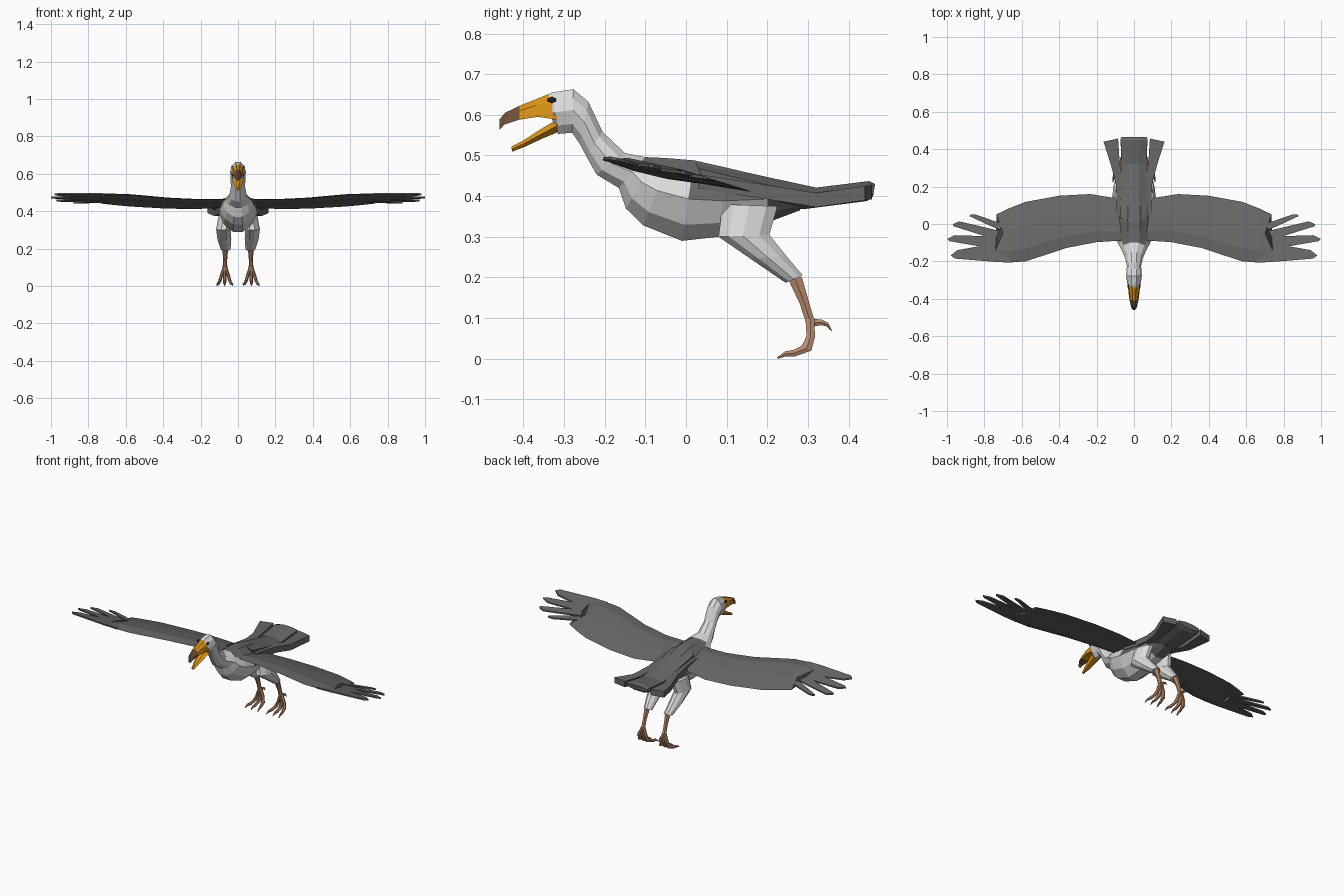
import bpy, bmesh
from mathutils import Vector


def material(name, rgb):
    m = bpy.data.materials.new(name)
    m.diffuse_color = (*rgb, 1)
    return m


WHITE = material("pale plumage", (0.72, 0.72, 0.72))
DARK = material("dark plumage", (0.135, 0.135, 0.135))
ORANGE = material("beak orange", (0.70, 0.29, 0.008))
BROWN = material("beak tip brown", (0.17, 0.085, 0.04))
SKIN = material("leg skin", (0.50, 0.26, 0.15))
BLACK = material("eye black", (0.015, 0.015, 0.015))

# cross-sections as (side, depth) where depth runs 0 (edge a) to 1 (edge b)
BODY = [(.32, 0), (.8, .2), (1, .48), (.72, .8), (.25, 1),
        (-.25, 1), (-.72, .8), (-1, .48), (-.8, .2), (-.32, 0)]
HEX = [(.4, 0), (1, .5), (.5, 1), (-.5, 1), (-1, .5), (-.4, 0)]
BEAK = [(.3, 0), (.85, .35), (1, 1), (-1, 1), (-.85, .35), (-.3, 0)]


def finish(name, bm, mats, rule=None, mirror=False):
    bmesh.ops.recalc_face_normals(bm, faces=bm.faces)
    if rule:
        for f in bm.faces:
            f.material_index = rule(f.calc_center_median())
    me = bpy.data.meshes.new(name)
    bm.to_mesh(me)
    bm.free()
    for m in mats:
        me.materials.append(m)
    ob = bpy.data.objects.new(name, me)
    bpy.context.collection.objects.link(ob)
    if mirror:
        ob.modifiers.new("mirror", 'MIRROR')
    return ob


def skin_rings(name, rings, mats, rule=None, mirror=False):
    """Join rings of points with quads and cap both ends."""
    bm = bmesh.new()
    vs = [[bm.verts.new(p) for p in r] for r in rings]
    n = len(vs[0])
    for a, b in zip(vs, vs[1:]):
        for i in range(n):
            bm.faces.new((a[i], a[(i + 1) % n], b[(i + 1) % n], b[i]))
    bm.faces.new(vs[0])
    bm.faces.new(vs[-1])
    return finish(name, bm, mats, rule, mirror)


def loft(name, stations, section, mats, rule=None, mirror=False):
    """Each station: edge a (y, z), edge b (y, z), centre x, half width."""
    rings = [[(x + w * s, ay + (by - ay) * t, az + (bz - az) * t) for s, t in section]
             for ay, az, by, bz, x, w in stations]
    return skin_rings(name, rings, mats, rule, mirror)


# body, neck and head, dark over the back and rump
def back_rule(c):
    return int((c.y > .04 and c.z > .375) or (c.y > -.11 and c.z > .465) or c.y > .22)


loft("body", [
    (-.355, .642, -.318, .565, 0, .022),
    (-.33, .655, -.315, .553, 0, .035),
    (-.277, .663, -.28, .556, 0, .042),
    (-.24, .632, -.262, .53, 0, .040),
    (-.205, .558, -.245, .498, 0, .038),
    (-.15, .506, -.22, .453, 0, .047),
    (-.10, .496, -.165, .42, 0, .070),
    (-.075, .495, -.148, .37, 0, .083),
    (-.04, .493, -.105, .328, 0, .098),
    (.02, .488, -.01, .29, 0, .105),
    (.10, .470, .08, .30, 0, .100),
    (.20, .446, .20, .335, 0, .080),
    (.29, .427, .28, .365, 0, .060)], BODY, [WHITE, DARK], back_rule)

# open beak
loft("upper_beak", [
    (-.335, .652, -.315, .588, 0, .033),
    (-.37, .638, -.365, .595, 0, .030),
    (-.41, .622, -.41, .588, 0, .023),
    (-.445, .605, -.447, .576, 0, .015),
    (-.459, .588, -.459, .563, 0, .006)], BEAK, [ORANGE, BROWN], lambda c: int(c.y < -.411))
loft("lower_beak", [
    (-.315, .59, -.318, .556, 0, .032),
    (-.36, .563, -.35, .543, 0, .026),
    (-.40, .537, -.395, .522, 0, .017),
    (-.429, .522, -.428, .509, 0, .007)], HEX, [ORANGE])

# eyes
bm = bmesh.new()
bmesh.ops.create_icosphere(bm, subdivisions=1, radius=.01)
for v in bm.verts:
    v.co = Vector((v.co.x * .4 + .032, v.co.y * 1.2 - .33, v.co.z * .8 + .637))
finish("eyes", bm, [BLACK], mirror=True)

# legs
loft("thigh", [
    (.09, .38, .225, .375, .065, .038),
    (.08, .30, .205, .305, .077, .040),
    (.16, .245, .245, .255, .073, .037),
    (.245, .187, .287, .205, .066, .026)], BODY[::1], [WHITE], mirror=True)
loft("shin", [
    (.25, .198, .285, .20, .068, .015),
    (.28, .135, .303, .138, .069, .011),
    (.296, .085, .317, .09, .070, .013)], HEX, [SKIN], mirror=True)
for label, d in (("inner", -1), ("middle", .05), ("outer", 1)):
    loft(label + "_toe", [
        (.295, .10, .316, .10, .070 + .004 * d, .009),
        (.296, .055, .317, .053, .070 + .019 * d, .009),
        (.285, .032, .308, .020, .070 + .027 * d, .009),
        (.265, .022, .268, .006, .070 + .034 * d, .008),
        (.243, .018, .245, .006, .070 + .039 * d, .006),
        (.224, .003, .226, .000, .070 + .042 * d, .002)], HEX, [SKIN], mirror=True)
loft("rear_toe", [
    (.305, .10, .307, .078, .070, .009),
    (.335, .096, .333, .083, .070, .007),
    (.350, .088, .345, .080, .070, .005),
    (.359, .069, .357, .068, .070, .002)], HEX, [SKIN], mirror=True)


# wings: a cambered sheet that drops toward the rear
def wing_z(x, y):
    return .456 + .02 * x - .2 * (y + .1) + .05 * max(0, .25 - x)


def wing_ring(front, rear):
    f, r = Vector(front), Vector(rear)
    chord = (r - f).length
    ring = []
    for t, h in ((0, 0), (.22, .055), (.6, .05), (1, .004), (.6, -.01), (.22, -.035)):
        p = f.lerp(r, t)
        ring.append((p.x, p.y, wing_z(p.x, p.y) + h * chord))
    return ring


skin_rings("wing", [wing_ring(f, r) for f, r in (
    ((.03, -.09), (.05, .09)),
    ((.09, -.09), (.11, .14)),
    ((.20, -.097), (.235, .16)),
    ((.36, -.128), (.40, .151)),
    ((.58, -.20), (.58, .118)),
    ((.67, -.206), (.665, .085)),
    ((.75, -.20), (.735, .052)))][:-1] + [
    [(x, y, wing_z(x, y) + h) for x, y, h in (
        (.75, -.202, 0), (.74, -.14, .007), (.70, -.05, .007),
        (.735, .052, .001), (.70, -.05, -.004), (.74, -.14, -.004))]],
    [DARK], mirror=True)


def plate(name, outline, top, bottom):
    """Flat polygon with top and bottom heights given by functions of x, y."""
    skin_rings(name, [[(x, y, h(x, y)) for x, y in outline] for h in (bottom, top)],
               [DARK], mirror=True)


for i, pts in enumerate((
        [(.66, -.203), (.75, -.202), (.957, -.185), (.98, -.168), (.945, -.14), (.79, -.112), (.66, -.11)],
        [(.66, -.14), (.84, -.117), (.985, -.092), (1.0, -.08), (.96, -.06), (.76, -.066), (.66, -.08)],
        [(.64, -.11), (.80, -.064), (.965, -.012), (.97, -.002), (.935, .014), (.72, -.036), (.64, -.06)],
        [(.62, -.07), (.76, -.014), (.88, .042), (.875, .05), (.845, .05), (.70, 0), (.62, -.02)])):
    plate("wing_tip_feather_%d" % (i + 1), pts,
          lambda x, y: wing_z(x, y) + .005, lambda x, y: wing_z(x, y) - .003)

# tail: thick centre feather with a splayed feather on each side
loft("tail_centre", [
    (.02, .487, .06, .41, 0, .075),
    (.20, .447, .20, .37, 0, .068),
    (.32, .421, .29, .368, 0, .066),
    (.45, .437, .445, .388, 0, .072),
    (.465, .43, .46, .40, 0, .070)],
    [(.4, 0), (1, .25), (1, .75), (.4, 1), (-.4, 1), (-1, .75), (-1, .25), (-.4, 0)], [DARK])


def tail_top(x, y):
    return .408 + .16 * max(0, .32 - y) + .14 * max(0, y - .32)


plate("tail_side_feather",
      [(.05, .06), (.098, .03), (.092, .12), (.098, .22), (.125, .32), (.163, .44),
       (.085, .457), (.076, .32), (.05, .20)],
      tail_top, lambda x, y: tail_top(x, y) - .035)
